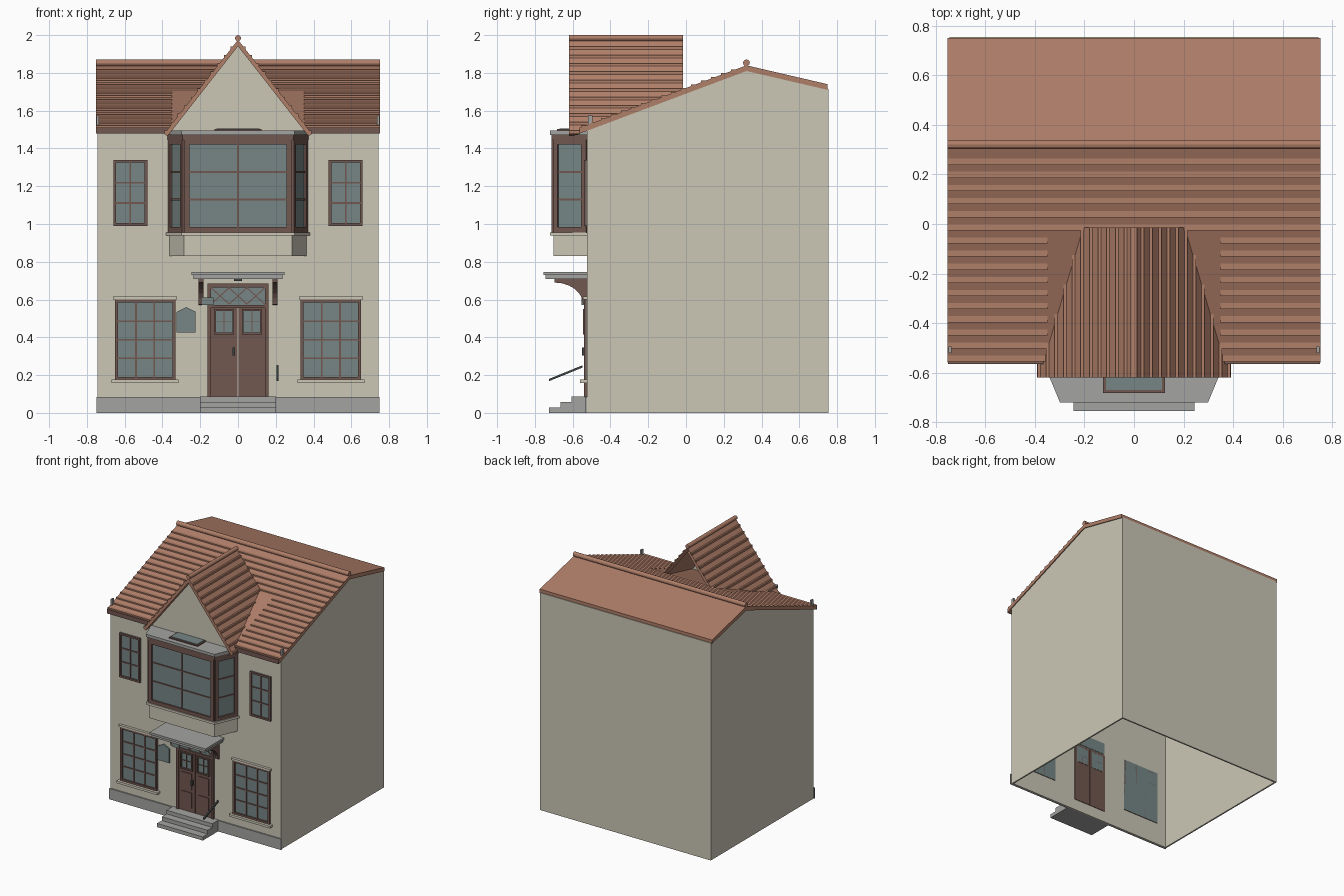
import bpy, bmesh, math
from mathutils import Matrix, Vector

cube = bpy.data.objects.get("Cube")
if cube:
    bpy.data.objects.remove(cube, do_unlink=True)


def material(name, rgb):
    mat = bpy.data.materials.new(name)
    mat.use_nodes = True
    color = (*rgb, 1)
    mat.diffuse_color = color
    mat.node_tree.nodes["Principled BSDF"].inputs["Base Color"].default_value = color
    return mat


CREAM = material("cream plaster", (0.6, 0.575, 0.47))
CLAY = material("clay tile", (0.43, 0.21, 0.14))
WOOD = material("brown wood", (0.165, 0.095, 0.08))
GLASS = material("grey green glass", (0.18, 0.24, 0.235))
STONE = material("grey stone", (0.37, 0.37, 0.36))
IRON = material("dark iron", (0.05, 0.06, 0.06))

# Main dimensions
HALF = 0.745
FRONT, BACK, RIDGE = -0.525, 0.755, 0.32
EAVE = -0.56
SLOPE = 0.375


def finish(name, bm, mat):
    bmesh.ops.recalc_face_normals(bm, faces=bm.faces[:])
    mesh = bpy.data.meshes.new(name)
    bm.to_mesh(mesh)
    bm.free()
    mesh.materials.append(mat)
    obj = bpy.data.objects.new(name, mesh)
    bpy.context.collection.objects.link(obj)
    return obj


def add_prism(bm, points, axis, start, end):
    """Extrude a flat outline along one axis."""
    def place(p, d):
        return {"x": (d, p[0], p[1]), "y": (p[0], d, p[1]), "z": (p[0], p[1], d)}[axis]
    rings = [[bm.verts.new(place(p, d)) for p in points] for d in (start, end)]
    for ring in rings:
        bm.faces.new(ring)
    count = len(points)
    for i in range(count):
        j = (i + 1) % count
        bm.faces.new((rings[0][i], rings[0][j], rings[1][j], rings[1][i]))


def prism(name, points, axis, start, end, mat):
    bm = bmesh.new()
    add_prism(bm, points, axis, start, end)
    return finish(name, bm, mat)


def boxes(name, items, mat, matrix=None):
    """Join boxes, each given as x, x, y, y, z, z."""
    bm = bmesh.new()
    for x0, x1, y0, y1, z0, z1 in items:
        add_prism(bm, [(x0, y0), (x1, y0), (x1, y1), (x0, y1)], "z", z0, z1)
    if matrix:
        bm.transform(matrix)
    return finish(name, bm, mat)


def window(name, matrix, w, h, cols, rows, rim, bar=0.009, depth=0.02):
    """Glass pane with a rim and glazing bars; local -y points outward."""
    boxes(name + "_glass", [(0, w, 0, depth, 0, h)], GLASS, matrix)
    out = -0.012
    frame = [(0, rim, out, depth, 0, h), (w - rim, w, out, depth, 0, h),
             (rim, w - rim, out, depth, 0, rim), (rim, w - rim, out, depth, h - rim, h)]
    inner_w, inner_h = w - rim * 2, h - rim * 2
    for i in range(1, cols):
        x = rim + inner_w * i / cols
        frame.append((x - bar / 2, x + bar / 2, out / 2, depth, rim, h - rim))
    for i in range(1, rows):
        z = rim + inner_h * i / rows
        frame.append((rim, w - rim, out / 2, depth, z - bar / 2, z + bar / 2))
    boxes(name + "_frame", frame, WOOD, matrix)


def rod(name, center, radius, length, rotation, mat):
    bm = bmesh.new()
    bmesh.ops.create_cone(bm, cap_ends=True, segments=12, radius1=radius,
                          radius2=radius, depth=length)
    bm.transform(Matrix.Translation(center) @ rotation)
    return finish(name, bm, mat)


# Walls, open underneath
side = [(FRONT, 0), (BACK, 0), (BACK, 1.715), (RIDGE, 1.815), (FRONT, 1.495)]
prism("left_wall", side, "x", HALF - 0.012, HALF, CREAM)
prism("right_wall", side, "x", -HALF, 0.012 - HALF, CREAM)
boxes("front_wall", [(-HALF, HALF, FRONT, FRONT + 0.012, 0, 1.495)], CREAM)
boxes("back_wall", [(-HALF, HALF, BACK - 0.012, BACK, 0, 1.715)], CREAM)
boxes("plinth", [(-0.75, 0.75, FRONT - 0.01, FRONT, 0, 0.085)], STONE)

# Main roof
def roof_top(y):
    return 1.51 + SLOPE * (y - EAVE)

prism("main_roof", [(EAVE, 1.48), (RIDGE, 1.81), (0.75, 1.71), (0.75, 1.74),
                    (RIDGE, roof_top(RIDGE)), (EAVE, 1.51)], "x", -0.752, 0.752, CLAY)
boxes("eave_board", [(s * 0.75, s * 0.36, EAVE - 0.005, EAVE, 1.478, 1.512)
                     for s in (-1, 1)], WOOD)
bm = bmesh.new()
for row in range(16):
    y = EAVE + 0.004 + row * 0.053
    tip = y + 0.025
    tile = [(y, roof_top(y)), (tip, roof_top(tip)), (y, roof_top(tip))]
    spans = [(-0.752, -0.35), (0.35, 0.752)] if y < -0.04 else [(-0.752, 0.752)]
    for a, b in spans:
        add_prism(bm, tile, "x", a, b)
finish("main_roof_tiles", bm, CLAY)
rod("main_ridge", (0, RIDGE, 1.853), 0.018, 1.504, Matrix.Rotation(math.pi / 2, 4, "Y"), CLAY)
boxes("eave_posts", [(s * 0.736, s * 0.748, -0.52, -0.495, 1.51, 1.575)
                     for s in (-1, 1)], STONE)

# Gable roof, trimmed where it sinks below the main roof
GABLE_FRONT, GABLE_BACK = -0.62, -0.015
PITCH = 1.27
def gable_top(x):
    return 1.975 - PITCH * abs(x)

bm = bmesh.new()
add_prism(bm, [(-0.392, gable_top(0.392)), (0, gable_top(0)), (0.392, gable_top(0.392)),
               (0.373, gable_top(0.392) - 0.012), (0, gable_top(0) - 0.034),
               (-0.373, gable_top(0.392) - 0.012)], "y", GABLE_FRONT, GABLE_BACK)
for row in range(11):
    x = 0.39 - row * 0.035
    tip = x - 0.012
    for s in (-1, 1):
        add_prism(bm, [(s * x, gable_top(x)), (s * x, gable_top(tip)),
                       (s * tip, gable_top(tip))], "y", GABLE_FRONT, GABLE_BACK)
bmesh.ops.bisect_plane(bm, geom=bm.verts[:] + bm.edges[:] + bm.faces[:],
                       plane_co=(0, EAVE, 1.48), plane_no=(0, SLOPE, -1), clear_outer=True)
finish("gable_roof", bm, CLAY)
rod("gable_ridge", (0, (GABLE_FRONT + GABLE_BACK) / 2, 1.984), 0.016,
    GABLE_BACK - GABLE_FRONT, Matrix.Rotation(math.pi / 2, 4, "X"), CLAY)
prism("gable_wall", [(-0.37, 1.475), (0.37, 1.475), (0, 1.945)], "y", -0.575, -0.565, CREAM)

# Bay window
BAY_X, BAY_SIDE, BAY_Y = 0.285, 0.36, -0.7

def bay_plan(grow):
    front_x, side_x, y = BAY_X + grow * 0.7, BAY_SIDE + grow, BAY_Y - grow
    return [(-side_x, FRONT), (-front_x, y), (front_x, y), (side_x, FRONT)]

prism("bay_base", bay_plan(0.002), "z", 0.83, 0.94, CREAM)
prism("bay_sill", bay_plan(0.02), "z", 0.938, 0.956, CREAM)
prism("bay_header", bay_plan(0.012), "z", 1.445, 1.472, WOOD)
prism("bay_roof", bay_plan(0.02), "z", 1.472, 1.494, STONE)
length = math.hypot(BAY_SIDE - BAY_X, FRONT - BAY_Y)
angle = math.atan2(FRONT - BAY_Y, BAY_SIDE - BAY_X)
for name, x, y, turn, width, cols in (("bay_front", -BAY_X, BAY_Y, 0, BAY_X * 2, 2),
                                      ("bay_left", BAY_X, BAY_Y, angle, length, 1),
                                      ("bay_right", -BAY_SIDE, FRONT, -angle, length, 1)):
    place = Matrix.Translation((x, y, 0.955)) @ Matrix.Rotation(turn, 4, "Z")
    window(name, place, width, 0.495, cols, 3, 0.028)
boxes("skylight_frame", [(-0.125, 0.125, -0.682, -0.58, 1.49, 1.502)], WOOD)
boxes("skylight_glass", [(-0.113, 0.113, -0.67, -0.58, 1.498, 1.505)], GLASS)

# Wall windows with lintels and sills
for label, s in (("left", 1), ("right", -1)):
    place = Matrix.Translation((s * 0.57 - 0.09, FRONT - 0.003, 0.99))
    window("upper_window_" + label, place, 0.18, 0.35, 2, 3, 0.014)
    mid = s * 0.492
    place = Matrix.Translation((mid - 0.16, FRONT - 0.003, 0.175))
    window("lower_window_" + label, place, 0.32, 0.425, 3, 4, 0.016)
    boxes("lintel_" + label, [(mid - 0.17, mid + 0.17, FRONT - 0.02, FRONT, 0.6, 0.615)], CREAM)
    boxes("sill_" + label, [(mid - 0.178, mid + 0.178, FRONT - 0.035, FRONT, 0.158, 0.176)], CREAM)

# Entrance steps
boxes("steps", [(-0.2, 0.2, -0.725 + i * 0.06, FRONT, i * 0.029, (i + 1) * 0.029)
                for i in range(3)], STONE)

# Double door
boxes("door_leaves", [(s * 0.002, s * 0.145, FRONT - 0.006, FRONT + 0.016, 0.087, 0.565)
                      for s in (-1, 1)], WOOD)
boxes("door_frame", [(-0.162, -0.142, -0.54, FRONT, 0.087, 0.68),
                     (0.142, 0.162, -0.54, FRONT, 0.087, 0.68),
                     (-0.162, 0.162, -0.54, FRONT, 0.665, 0.685),
                     (-0.145, 0.145, -0.54, FRONT, 0.555, 0.572)], WOOD)
for label, s in (("left", 1), ("right", -1)):
    place = Matrix.Translation((s * 0.073 - 0.053, FRONT - 0.008, 0.415))
    window("door_pane_" + label, place, 0.106, 0.135, 2, 2, 0.01, 0.005, 0.026)
    boxes("door_panel_" + label, [(s * 0.03, s * 0.12, FRONT - 0.012, FRONT, z0, z1)
                                  for z0, z1 in ((0.12, 0.24), (0.26, 0.39))], WOOD)
boxes("door_handle", [(-0.028, -0.016, -0.55, FRONT, 0.305, 0.345)], IRON)

# Transom with diamond lattice
boxes("transom_glass", [(-0.142, 0.142, FRONT - 0.004, FRONT + 0.016, 0.572, 0.665)], GLASS)
bm = bmesh.new()
for i in range(3):
    left = -0.142 + i * 0.0947
    for a, b in ((0.572, 0.658), (0.658, 0.572)):
        right = left + 0.0947
        add_prism(bm, [(left, a), (right, b), (right, b + 0.008), (left, a + 0.008)],
                  "y", FRONT - 0.01, FRONT)
finish("transom_lattice", bm, WOOD)

# Canopy on curved brackets
boxes("canopy", [(-0.235, 0.235, -0.745, FRONT, 0.71, 0.732),
                 (-0.245, 0.245, -0.755, FRONT, 0.73, 0.747)], STONE)
curve = [(-0.695 + 0.15 * math.sin(t * math.pi / 12), 0.575 + 0.115 * math.cos(t * math.pi / 12))
         for t in range(7)]
for label, s in (("left", 1), ("right", -1)):
    prism("bracket_" + label, [(FRONT, 0.71), (-0.695, 0.71)] + curve + [(FRONT, 0.57)],
          "x", s * 0.183, s * 0.208, WOOD)
boxes("porch_light", [(-0.02, 0.02, -0.65, -0.61, 0.698, 0.71)], IRON)

# Wall plaque, small hanging sign and handrail
prism("plaque", [(-0.325, 0.425), (-0.225, 0.425), (-0.225, 0.535), (-0.275, 0.56),
                 (-0.325, 0.535)], "y", FRONT - 0.012, FRONT, GLASS)
boxes("small_sign", [(-0.19, -0.13, -0.552, -0.543, 0.572, 0.612)], GLASS)
boxes("sign_arm", [(-0.165, -0.157, -0.545, FRONT, 0.6, 0.608)], IRON)
prism("handrail", [(-0.725, 0.168), (-0.548, 0.24), (-0.548, 0.252), (-0.725, 0.18)],
      "x", 0.203, 0.215, IRON)
